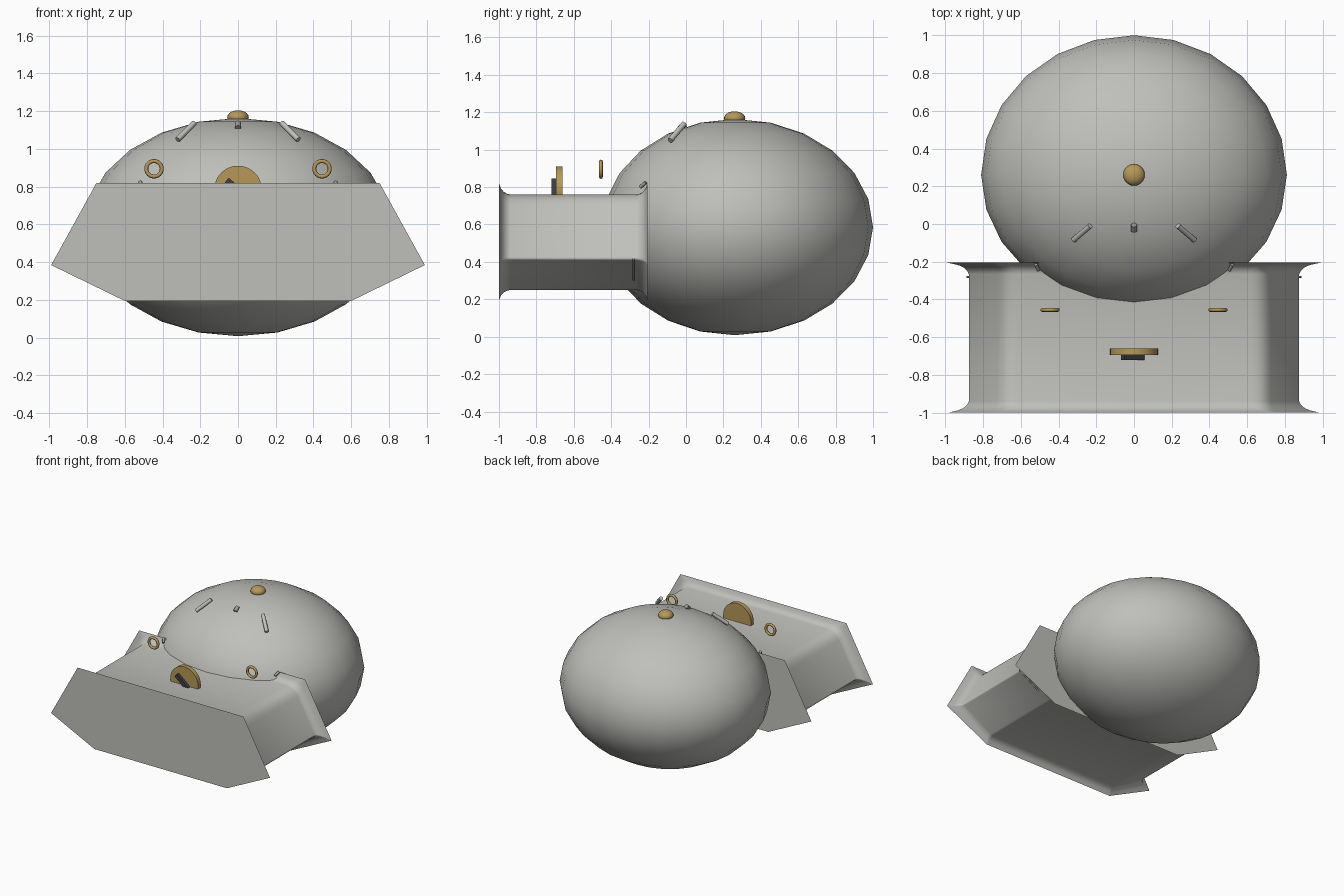
import bpy, bmesh, math
from mathutils import Vector

if "Cube" in bpy.data.objects:
    bpy.data.objects.remove(bpy.data.objects["Cube"])


def material(name, rgb):
    m = bpy.data.materials.new(name)
    m.diffuse_color = (*rgb, 1)
    m.use_nodes = True
    m.node_tree.nodes["Principled BSDF"].inputs["Base Color"].default_value = m.diffuse_color
    return m


GREY = material("warm grey", (0.52, 0.52, 0.495))
STEEL = material("steel grey", (0.33, 0.33, 0.32))
BRASS = material("brass", (0.47, 0.31, 0.095))
DARK = material("dark slate", (0.045, 0.05, 0.06))


def finish(obj, name, mat, angle=40):
    obj.name = name
    obj.data.materials.clear()
    obj.data.materials.append(mat)
    bpy.ops.object.select_all(action='DESELECT')
    obj.select_set(True)
    bpy.context.view_layer.objects.active = obj
    bpy.ops.object.shade_smooth_by_angle(angle=math.radians(angle))
    return obj


def ellipsoid(name, loc, radii, mat, seg=24, rings=12):
    bpy.ops.mesh.primitive_uv_sphere_add(segments=seg, ring_count=rings, location=loc)
    obj = bpy.context.object
    for v in obj.data.vertices:
        v.co = [c * r for c, r in zip(v.co, radii)]
    return finish(obj, name, mat)


def rod(name, a, b, radius, mat, sides=10):
    a, b = Vector(a), Vector(b)
    bpy.ops.mesh.primitive_cylinder_add(vertices=sides, radius=radius,
                                        depth=(b - a).length, location=(a + b) / 2)
    obj = bpy.context.object
    obj.rotation_euler = (b - a).to_track_quat('Z', 'Y').to_euler()
    return finish(obj, name, mat)


# Flattened dome body, slightly fuller towards the back
dome = ellipsoid("dome_body", (0, 0.26, 0.586), (0.81, 0.71, 0.578), GREY)
for v in dome.data.vertices:
    if v.co.y > 0:
        v.co.y *= 0.74 / 0.71

# Hexagonal housing with flared end plates
OUTER = [(0.75, 0.82), (0.99, 0.385), (0.60, 0.195)]
INNER = [(0.69, 0.76), (0.88, 0.415), (0.60, 0.25)]
ROUND = [0.07, 0.012, 0.012]


def mirrored(points):
    return points + [(-x, z) for x, z in reversed(points)]


def section(f):
    """Hexagon between the core (f=0) and the plate (f=1), with rounded corners."""
    hexagon = [Vector(i).lerp(Vector(o), f)
               for i, o in zip(mirrored(INNER), mirrored(OUTER))]
    radii = ROUND + ROUND[::-1]
    pts = []
    for k, p in enumerate(hexagon):
        r = radii[k] * (1 - f) + 0.002
        a = p + (hexagon[k - 1] - p).normalized() * r
        b = p + (hexagon[(k + 1) % 6] - p).normalized() * r
        for t in (0, 0.25, 0.5, 0.75, 1):
            pts.append(a * (1 - t) ** 2 + p * 2 * t * (1 - t) + b * t * t)
    return pts


flare = [(0, 1), (0.012, 0.5), (0.025, 0.25), (0.042, 0.08), (0.06, 0)]
stations = [(-1 + d, f) for d, f in flare] + [(-0.205 - d, f) for d, f in reversed(flare)]
bm = bmesh.new()
loops = [[bm.verts.new((p.x, y, p.y)) for p in section(f)] for y, f in stations]
for l0, l1 in zip(loops, loops[1:]):
    n = len(l0)
    for i in range(n):
        bm.faces.new((l0[i], l0[(i + 1) % n], l1[(i + 1) % n], l1[i]))
bm.faces.new(loops[0])
bm.faces.new(loops[-1])
bmesh.ops.recalc_face_normals(bm, faces=bm.faces)
mesh = bpy.data.meshes.new("housing")
bm.to_mesh(mesh)
bm.free()
housing = bpy.data.objects.new("housing", mesh)
bpy.context.collection.objects.link(housing)
finish(housing, "housing", GREY, 30)

# Brass knob on top of the dome
ellipsoid("top_knob", (0, 0.26, 1.168), (0.057, 0.057, 0.037), BRASS, 20, 10)

# Brass disc with a slanted dark slot bar
rod("lock_disc", (0, -0.66, 0.785), (0, -0.695, 0.785), 0.126, BRASS, 32)
bpy.ops.mesh.primitive_cube_add(size=1, location=(0, -0.705, 0.785))
bar = bpy.context.object
bar.scale = (0.155, 0.03, 0.032)
bar.rotation_euler = (0, math.radians(40), 0)
finish(bar, "slot_bar", DARK)

# Central stub on the dome
rod("centre_stub", (0, -0.035, 1.112), (0, -0.005, 1.138), 0.016, STEEL)

# Mirrored fittings
for side, s in (("left", -1), ("right", 1)):
    bpy.ops.mesh.primitive_torus_add(major_radius=0.041, minor_radius=0.0105,
                                     major_segments=24, minor_segments=8,
                                     location=(s * 0.445, -0.455, 0.895),
                                     rotation=(math.pi / 2, 0, 0))
    finish(bpy.context.object, side + "_ring", BRASS, 60)
    rod(side + "_dome_bar", (s * 0.32, -0.085, 1.05), (s * 0.232, -0.01, 1.138), 0.015, GREY)
    rod(side + "_plate_stub", (s * 0.505, -0.245, 0.80), (s * 0.52, -0.215, 0.825), 0.01, STEEL)
    rod(side + "_corner_pin", (s * 0.885, -0.28, 0.415), (s * 0.70, -0.28, 0.305), 0.006, STEEL)
